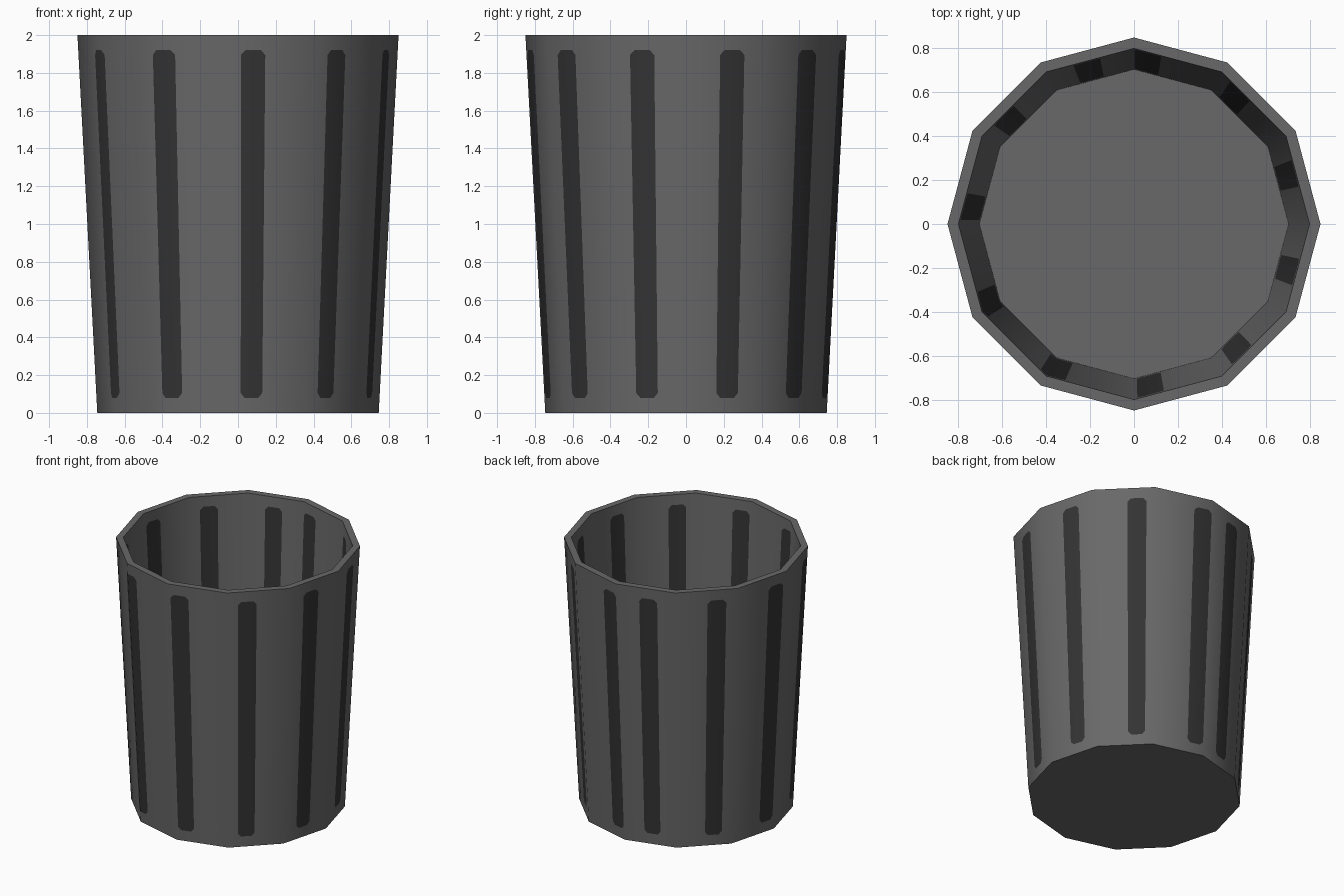
import bpy, bmesh, math
from mathutils import Vector

if "Cube" in bpy.data.objects:
    bpy.data.objects.remove(bpy.data.objects["Cube"])

SIDES = 12
PITCH, HALF, INSET = 1.13, 0.152, 0.055      # stripe spacing/half width in units of one side
CENTRES = [2.84 - PITCH * k for k in range(11)]


def material(name, v):
    m = bpy.data.materials.new(name)
    m.diffuse_color = (v, v, v, 1)
    m.use_nodes = True
    m.node_tree.nodes["Principled BSDF"].inputs["Base Color"].default_value = m.diffuse_color
    return m


def point(s, r, z):
    """Point on the 12-sided outline; s counts sides, linear along each side."""
    i = math.floor(s)
    a, b = (Vector((math.cos(math.radians(30 * k)), math.sin(math.radians(30 * k)), 0)) for k in (i, i + 1))
    p = a.lerp(b, s - i) * r
    p.z = z
    return p


# columns: the twelve corners plus stripe edges
cuts = set(range(-9, 3))
for c in CENTRES:
    cuts |= {round(c + d, 4) for d in (-HALF, -HALF + INSET, HALF - INSET, HALF)}
cuts = sorted(cuts)
N = len(cuts)
bm = bmesh.new()


def wall(r0, r1, z0, z1, inward):
    """Tapered wall with stripes (corners clipped); returns bottom and top rings."""
    lo, hi = z0 + (z1 - z0) * 0.04, z0 + (z1 - z0) * 0.96
    zs = [z0, lo, lo + 0.025, hi - 0.025, hi, z1]
    rows = [[bm.verts.new(point(s, r0 + (r1 - r0) * (z - z0) / (z1 - z0), z)) for s in cuts] for z in zs]

    def face(vs, mat):
        f = bm.faces.new(vs[::-1] if inward else vs)
        f.material_index = mat
        f.smooth = True

    for j in range(5):
        for i in range(N):
            k = (i + 1) % N
            a, b, c, d = rows[j][i], rows[j][k], rows[j + 1][k], rows[j + 1][i]
            mid = (cuts[i] + (cuts[k] if k else 3)) / 2
            off = min((mid - q for q in CENTRES), key=abs)
            if j in (0, 4) or abs(off) > HALF:
                face([a, b, c, d], 0)
            elif j == 2 or abs(off) < HALF - INSET:
                face([a, b, c, d], 1)
            elif (off < 0) == (j == 1):      # clipped corner, falling diagonal
                low_in = j == 3
                face([a, b, d], int(low_in))
                face([b, c, d], int(not low_in))
            else:                            # clipped corner, rising diagonal
                right_in = j == 3
                face([a, b, c], int(right_in))
                face([a, c, d], int(not right_in))
    return rows[0], rows[-1]


# outer and inner walls
out_bot, out_top = wall(0.745, 0.85, 0, 2, False)
in_bot, in_top = wall(0.705, 0.80, 0.05, 2, True)
# rim, underside and inside floor
for i in range(N):
    k = (i + 1) % N
    bm.faces.new([out_top[i], out_top[k], in_top[k], in_top[i]])
bm.faces.new(out_bot[::-1])
bm.faces.new(in_bot)
for f in bm.faces:
    f.smooth = True

me = bpy.data.meshes.new("waste_bin")
bm.to_mesh(me)
bm.free()
me.materials.append(material("grey_metal", 0.14))
me.materials.append(material("dark_stripe", 0.034))

# round shading on the walls, flat on rim and floors
normals = [Vector((0, 0, 1))] * len(me.loops)
for p in me.polygons:
    n = p.normal.copy()
    for li in p.loop_indices:
        if abs(n.z) < 0.9:
            co = me.vertices[me.loops[li].vertex_index].co
            r = Vector((co.x, co.y, 0)).normalized()
            sgn = 1 if n.dot(r) > 0 else -1
            normals[li] = (r * sgn + Vector((0, 0, -0.052 * sgn))).normalized()
        else:
            normals[li] = n
me.normals_split_custom_set(normals)

ob = bpy.data.objects.new("waste_bin", me)
bpy.context.collection.objects.link(ob)
